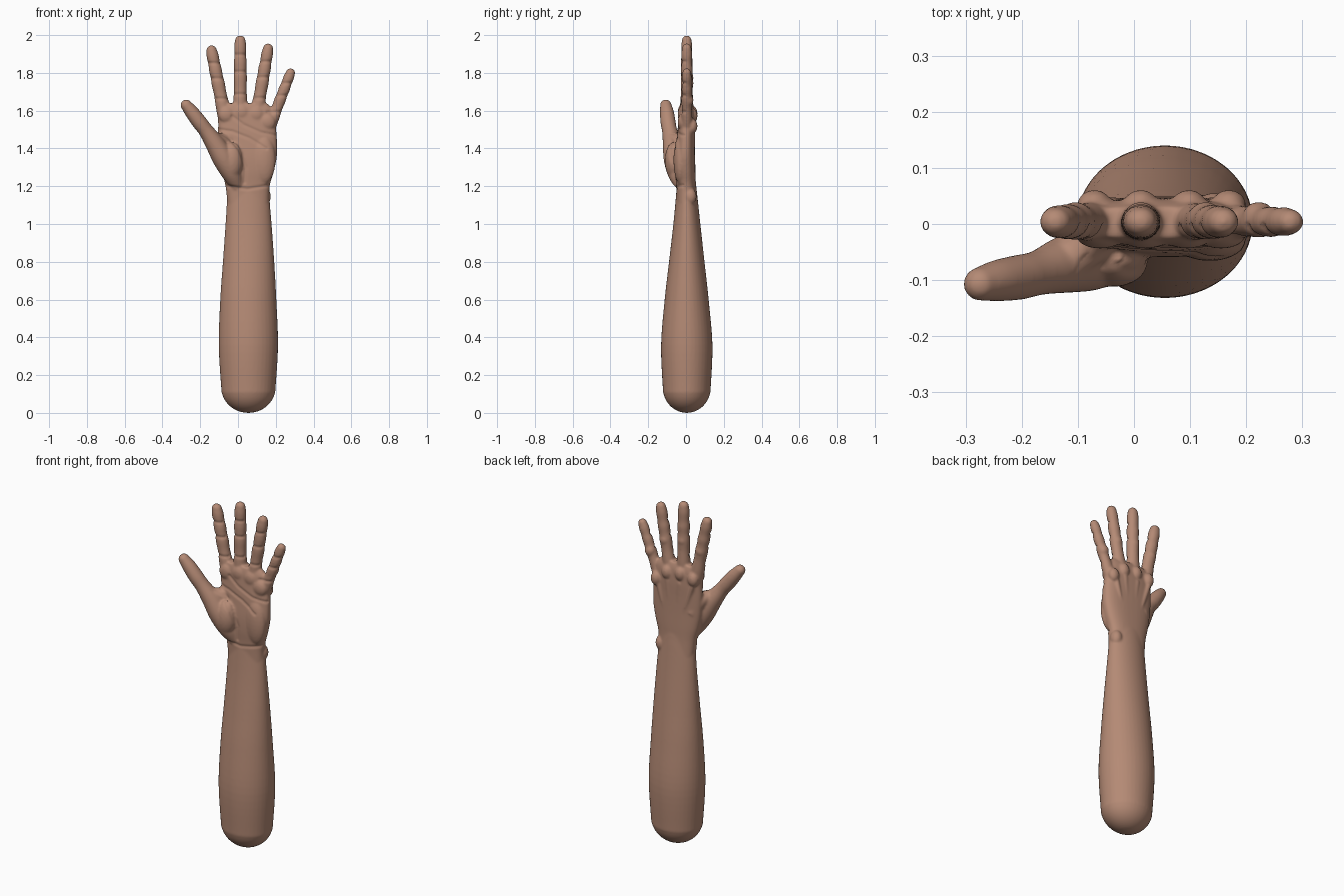
import bpy, bmesh, math
from mathutils import Vector

cube = bpy.data.objects.get("Cube")
if cube:
    bpy.data.objects.remove(cube, do_unlink=True)

skin = bpy.data.materials.new("brown_skin")
skin.use_nodes = True
TONE = (0.46, 0.255, 0.178, 1)
skin.diffuse_color = TONE
skin.node_tree.nodes["Principled BSDF"].inputs["Base Color"].default_value = TONE

bm = bmesh.new()
SIDES = 40


def spline(rows, steps=6):
    """Smooth interpolation through rows of numbers."""
    pts = [rows[0]] + list(rows) + [rows[-1]]
    out = []
    for i in range(1, len(pts) - 2):
        for k in range(steps):
            t = k / steps
            out.append([0.5 * (2 * b + (c - a) * t + (2 * a - 5 * b + 4 * c - d) * t * t
                               + (3 * b - a - 3 * c + d) * t ** 3)
                        for a, b, c, d in zip(*pts[i - 1:i + 3])])
    return out + [list(rows[-1])]


def bridge(rings):
    """Skin a list of point rings and cap both ends."""
    rings = [[bm.verts.new(p) for p in ring] for ring in rings]
    for a, b in zip(rings, rings[1:]):
        for i in range(SIDES):
            j = (i + 1) % SIDES
            bm.faces.new((a[i], a[j], b[j], b[i]))
    bm.faces.new(rings[0][::-1])
    bm.faces.new(rings[-1])


def angles():
    return [math.tau * i / SIDES for i in range(SIDES)]


def body(rows, power):
    """Upright loft; rows are z, left edge, right edge, front, back."""
    rings = []
    for z, x0, x1, y0, y1 in spline(rows):
        ring = []
        for a in angles():
            c, s = math.cos(a), math.sin(a)
            ring.append(((x0 + x1) / 2 + (x1 - x0) / 2 * math.copysign(abs(c) ** power, c),
                         (y0 + y1) / 2 + (y1 - y0) / 2 * math.copysign(abs(s) ** power, s), z))
        rings.append(ring)
    bridge(rings)


def digit(path, depth=1.0):
    """Round-tipped tube; path rows are x, y, z, radius."""
    rows = spline(path)
    end, prev = Vector(rows[-1][:3]), Vector(rows[-2][:3])
    way, r = (end - prev).normalized(), rows[-1][3]
    for k in range(1, 7):
        a = k * math.pi / 12.5
        rows.append([*(end + way * r * math.sin(a)), r * math.cos(a)])
    rings = []
    for i, row in enumerate(rows):
        lo, hi = rows[max(i - 1, 0)], rows[min(i + 1, len(rows) - 1)]
        d = (Vector(hi[:3]) - Vector(lo[:3])).normalized()
        side = Vector((0, 1, 0)).cross(d).normalized()
        front = d.cross(side)
        rings.append([Vector(row[:3]) + row[3] * (side * math.cos(a) + front * depth * math.sin(a))
                      for a in angles()])
    bridge(rings)


def pad(centre, size):
    """Soft ellipsoid lump."""
    made = bmesh.ops.create_uvsphere(bm, u_segments=24, v_segments=16, radius=1)["verts"]
    for v in made:
        v.co = Vector([c + s * p for c, s, p in zip(centre, size, v.co)])


# Forearm: rounded stump, then a taper to the wrist
stump = []
for k in range(7):
    a = math.pi / 2 * (k + 0.25) / 6.25
    w = math.sin(a)
    stump.append((0.135 * (1 - math.cos(a)), 0.055 - 0.144 * w, 0.055 + 0.144 * w, 0.004 - 0.127 * w, 0.004 + 0.127 * w))
body(stump + [
    (0.36, -0.102, 0.212, -0.132, 0.14),
    (0.6, -0.094, 0.203, -0.113, 0.12),
    (0.8, -0.08, 0.192, -0.09, 0.098),
    (1.0, -0.066, 0.178, -0.067, 0.076),
    (1.15, -0.057, 0.166, -0.053, 0.06),
    (1.24, -0.05, 0.165, -0.045, 0.05)], 1.0)

# Palm
body([
    (1.1, -0.055, 0.165, -0.05, 0.058),
    (1.2, -0.066, 0.168, -0.052, 0.052),
    (1.28, -0.086, 0.19, -0.058, 0.05),
    (1.36, -0.1, 0.206, -0.058, 0.048),
    (1.45, -0.106, 0.206, -0.05, 0.047),
    (1.53, -0.105, 0.198, -0.042, 0.047),
    (1.6, -0.108, 0.188, -0.036, 0.042),
    (1.638, -0.103, 0.155, -0.026, 0.03)], 0.8)

# Fingers, from base to tip, with knuckle joints and fleshy segments
FINGERS = [((-0.066, 1.55), (-0.14, 1.918), 0.038), ((0.012, 1.56), (0.012, 1.97), 0.038),
           ((0.094, 1.55), (0.159, 1.928), 0.037), ((0.162, 1.5), (0.278, 1.8), 0.033)]
PROFILE = [(0, 1), (0.2, 0.98), (0.38, 0.88), (0.52, 0.93), (0.62, 0.86), (0.72, 0.9),
           (0.81, 0.82), (0.92, 0.85), (1, 0.74)]
creases = []
for (x0, z0), (x1, z1), r in FINGERS:
    def at(t):
        return x0 + (x1 - x0) * t, z0 + (z1 - z0) * t
    digit([(at(t)[0], 0.004, at(t)[1], r * w) for t, w in PROFILE], 0.92)
    # Knuckle and middle joint bumps on the back
    pad((at(0.06)[0], 0.034, at(0.06)[1]), (0.031, 0.027, 0.04))
    pad((at(0.52)[0], 0.014, at(0.52)[1]), (0.029, 0.026, 0.032))
    # Tendon running towards the wrist
    digit([(0.06 + (x0 - 0.06) * 0.45, 0.032, 1.32, 0.012), (x0, 0.037, 1.53, 0.014)])
    # Folds across the front of the finger
    for t in (0.31, 0.6, 0.82):
        x, z = at(t)
        creases.append([(x - 0.04, z), (x + 0.04, z)])

# Thumb with its fleshy base
digit([(0.0, -0.02, 1.2, 0.036), (-0.035, -0.045, 1.27, 0.052), (-0.076, -0.06, 1.345, 0.058),
       (-0.122, -0.072, 1.425, 0.051), (-0.17, -0.087, 1.495, 0.04), (-0.205, -0.095, 1.54, 0.04),
       (-0.243, -0.101, 1.59, 0.037), (-0.274, -0.107, 1.629, 0.03)])
digit([(-0.04, 0.0, 1.36, 0.045), (-0.075, -0.025, 1.43, 0.045), (-0.11, -0.06, 1.45, 0.035)])
pad((-0.035, -0.062, 1.335), (0.062, 0.05, 0.1))

# Heel of the palm, pads below the fingers, wrist bone
pad((0.135, -0.03, 1.34), (0.064, 0.036, 0.13))
for x, z in ((-0.06, 1.58), (0.02, 1.59), (0.095, 1.58), (0.155, 1.54)):
    pad((x, -0.02, z), (0.044, 0.024, 0.045))
pad((0.142, 0.022, 1.145), (0.032, 0.034, 0.045))

# Merge all parts into one continuous skin
bmesh.ops.recalc_face_normals(bm, faces=bm.faces)
rough = bpy.data.meshes.new("hand_and_forearm")
bm.to_mesh(rough)
bm.free()
arm = bpy.data.objects.new("hand_and_forearm", rough)
bpy.context.collection.objects.link(arm)
remesh = arm.modifiers.new("merge", "REMESH")
remesh.mode = "VOXEL"
remesh.voxel_size = 0.0058
soften = arm.modifiers.new("soften", "SMOOTH")
soften.factor = 0.5
soften.iterations = 7
graph = bpy.context.evaluated_depsgraph_get()
arm.data = bpy.data.meshes.new_from_object(arm.evaluated_get(graph))
arm.modifiers.clear()

# Palm lines: upper, middle, thumb arc and wrist
creases += [
    [(0.2, 1.47), (0.12, 1.485), (0.03, 1.525), (-0.03, 1.57)],
    [(0.15, 1.4), (0.06, 1.455), (-0.03, 1.49), (-0.1, 1.5)],
    [(0.035, 1.22), (0.04, 1.3), (0.01, 1.39), (-0.04, 1.45), (-0.1, 1.49)],
    [(-0.06, 1.2), (0.05, 1.185), (0.17, 1.205)]]
segments = [(Vector(a), Vector(b)) for line in creases for a, b in zip(line, line[1:])]


def gap(p, a, b):
    t = max(0, min(1, (p - a).dot(b - a) / (b - a).length_squared))
    return (p - a - (b - a) * t).length


moves = []
for v in arm.data.vertices:
    if v.co.z > 1.15 and v.normal.y < -0.2:
        p = Vector((v.co.x, v.co.z))
        near = min(gap(p, a, b) for a, b in segments)
        if near < 0.025:
            moves.append((v.index, v.normal * (-0.0045 * math.exp(-(near / 0.008) ** 2))))
for i, step in moves:
    arm.data.vertices[i].co += step

arm.data.materials.clear()
arm.data.materials.append(skin)
for poly in arm.data.polygons:
    poly.use_smooth = True
    poly.material_index = 0
arm.data.update()
